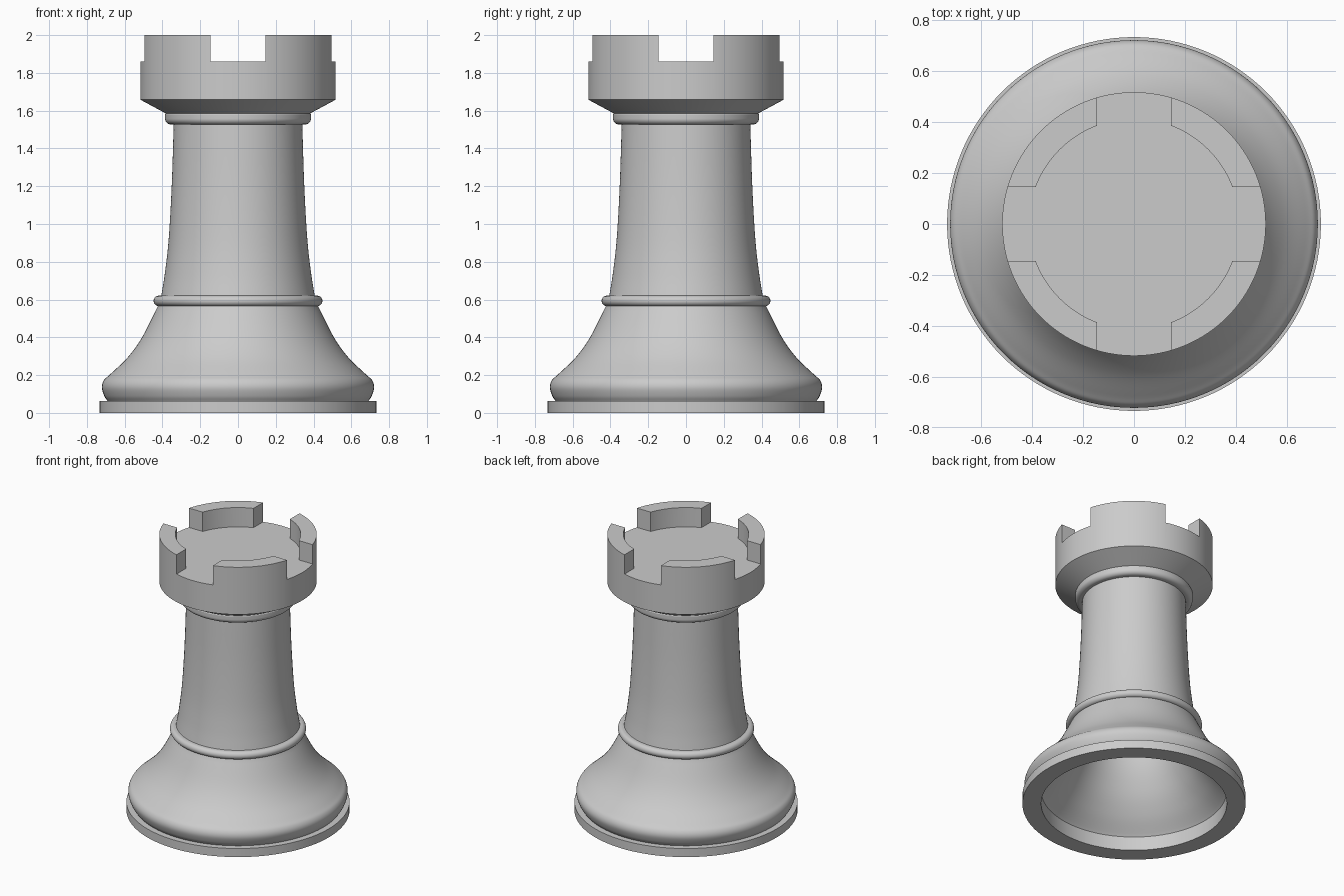
import bpy, bmesh, math
from mathutils import Vector

if "Cube" in bpy.data.objects:
    bpy.data.objects.remove(bpy.data.objects["Cube"], do_unlink=True)

SEGMENTS = 128

grey = bpy.data.materials.new("plain grey")
grey.use_nodes = True
COLOUR = (0.6, 0.6, 0.6, 1)
grey.diffuse_color = COLOUR
grey.node_tree.nodes["Principled BSDF"].inputs["Base Color"].default_value = COLOUR


def finish(name, bm):
    bmesh.ops.recalc_face_normals(bm, faces=bm.faces)
    mesh = bpy.data.meshes.new(name)
    bm.to_mesh(mesh)
    bm.free()
    obj = bpy.data.objects.new(name, mesh)
    bpy.context.collection.objects.link(obj)
    mesh.materials.append(grey)
    return obj


def turn(name, profile):
    """Revolve a closed (radius, height) outline about the z axis."""
    bm = bmesh.new()
    verts = [bm.verts.new((r, 0, z)) for r, z in profile]
    edges = [bm.edges.new((a, b)) for a, b in zip(verts, verts[1:] + verts[:1])]
    bmesh.ops.spin(bm, geom=verts + edges, cent=(0, 0, 0), axis=(0, 0, 1),
                   angle=math.tau, steps=SEGMENTS, use_merge=False)
    bmesh.ops.remove_doubles(bm, verts=bm.verts, dist=1e-4)
    bmesh.ops.dissolve_degenerate(bm, edges=bm.edges, dist=1e-5)
    return finish(name, bm)


def curve(points, steps=6):
    """Smooth curve through the given points."""
    pts = [Vector(p) for p in points]
    pts = [2 * pts[0] - pts[1]] + pts + [2 * pts[-1] - pts[-2]]
    out = []
    for a, b, c, d in zip(pts, pts[1:], pts[2:], pts[3:]):
        for i in range(steps):
            t = i / steps
            p = 0.5 * (2 * b + (c - a) * t + (2 * a - 5 * b + 4 * c - d) * t ** 2
                       + (3 * b - a - 3 * c + d) * t ** 3)
            out.append((p.x, p.y))
    return out + [tuple(points[-1])]


def arc(radius, centre_r, centre_z, start, end, steps=10):
    """Points on a circular arc, angles in degrees."""
    angles = [math.radians(start + (end - start) * i / steps) for i in range(steps + 1)]
    return [(centre_r + radius * math.cos(a), centre_z + radius * math.sin(a)) for a in angles]


def box(name, size, centre):
    bm = bmesh.new()
    bmesh.ops.create_cube(bm, size=1)
    bmesh.ops.scale(bm, vec=size, verts=bm.verts)
    bmesh.ops.translate(bm, vec=centre, verts=bm.verts)
    return finish(name, bm)


# Base plate with an open centre
base_plate = turn("base_plate", [(0.61, 0), (0.733, 0), (0.733, 0.062), (0.65, 0.062),
                                 (0.65, 0.1), (0.61, 0.1)])

# Hollow body: flared foot, tapering column, then the cavity back down
foot = curve([(0.69, 0.062), (0.708, 0.09), (0.721, 0.135), (0.71, 0.173), (0.674, 0.207),
              (0.584, 0.294), (0.508, 0.4), (0.424, 0.565)])
column = curve([(0.408, 0.61), (0.387, 0.74), (0.367, 0.92), (0.351, 1.2), (0.34, 1.54)])
cavity = curve([(0.25, 1.54), (0.26, 1.1), (0.285, 0.75), (0.33, 0.51), (0.41, 0.335),
                (0.505, 0.205), (0.61, 0.1)])
body = turn("body", foot + column + cavity + [(0.64, 0.062)])

# Half-round waist ring, and a neck ring rounded on its lower edge
waist_ring = turn("waist_ring", [(0.38, 0.565)] + arc(0.028, 0.419, 0.593, -90, 90)
                  + [(0.38, 0.621)])
neck_ring = turn("neck_ring", [(0.3, 1.527)] + arc(0.031, 0.355, 1.558, -90, 0)
                 + [(0.386, 1.58), (0.381, 1.59), (0.3, 1.59)])

# Tower head
head = turn("head", [(0, 1.53), (0.3, 1.53), (0.3, 1.582), (0.376, 1.582), (0.517, 1.658),
                     (0.517, 2), (0, 2)])

# Cut the recessed floor and the four battlement gaps
FLOOR, GAP = 1.86, 0.292
cutters = [
    turn("well_cutter", [(0, FLOOR), (0.412, FLOOR), (0.412, 2.2), (0, 2.2)]),
    box("side_gap_cutter", (1.4, GAP, 0.34), (0, 0, FLOOR + 0.17)),
    box("front_gap_cutter", (GAP, 1.4, 0.34), (0, 0, FLOOR + 0.17)),
]
bpy.context.view_layer.objects.active = head
for cutter in cutters:
    cutter.hide_render = True
    mod = head.modifiers.new("cut", 'BOOLEAN')
    mod.operation = 'DIFFERENCE'
    mod.solver = 'EXACT'
    mod.object = cutter
    bpy.ops.object.modifier_apply(modifier=mod.name)
for cutter in cutters:
    bpy.data.objects.remove(cutter, do_unlink=True)

# Smooth shading with crisp edges
for obj in (base_plate, body, waist_ring, neck_ring, head):
    bpy.ops.object.select_all(action='DESELECT')
    obj.select_set(True)
    bpy.context.view_layer.objects.active = obj
    bpy.ops.object.shade_smooth_by_angle(angle=math.radians(25))
